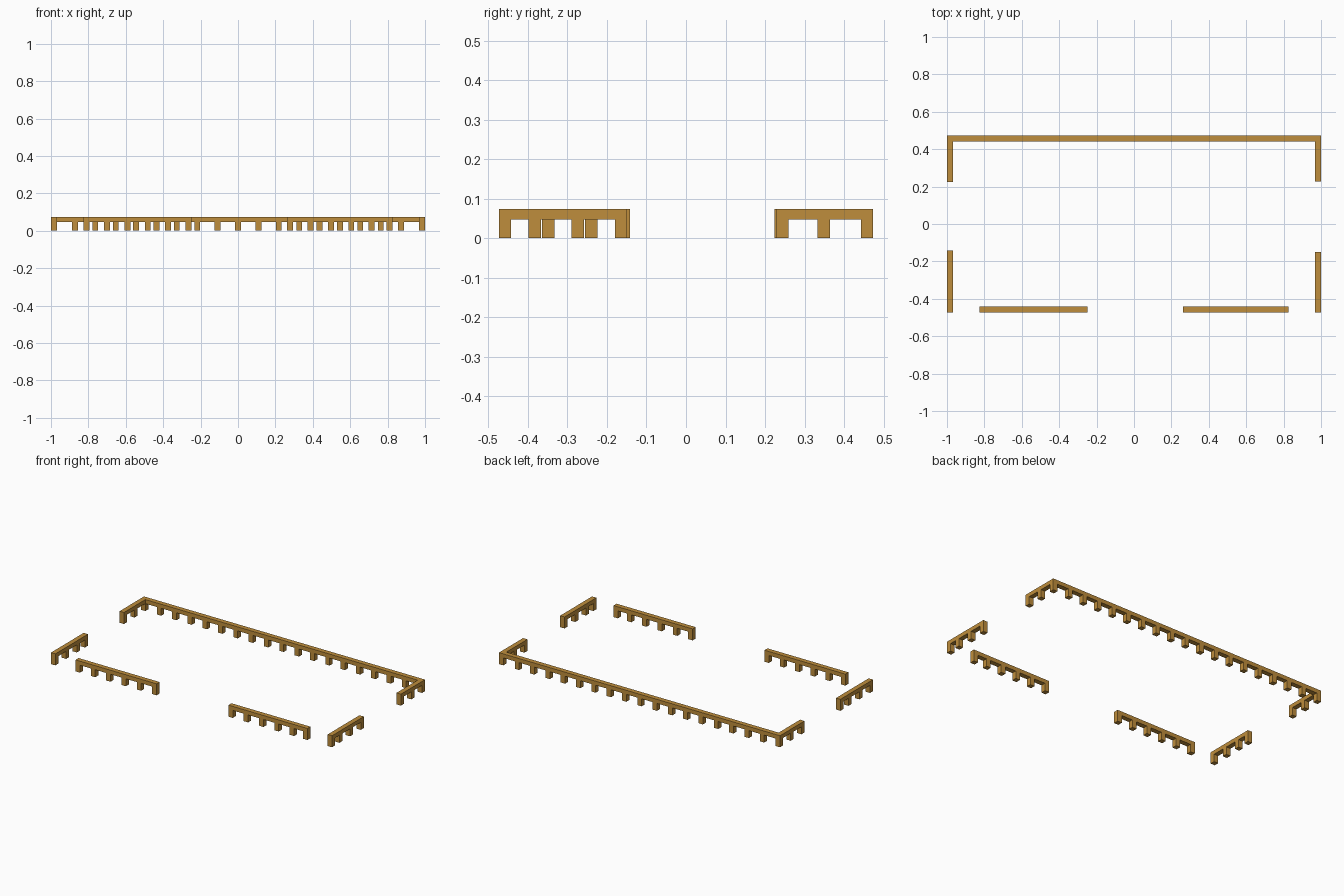
import bpy, bmesh
from mathutils import Vector

if "Cube" in bpy.data.objects:
    bpy.data.objects.remove(bpy.data.objects["Cube"])

W = 0.031            # rail and post thickness
Z_RAIL, Z_TOP = 0.048, 0.074
STEP = 0.109         # post spacing

mat = bpy.data.materials.new("golden_wood")
mat.diffuse_color = (0.52, 0.27, 0.045, 1)
mat.use_nodes = True
mat.node_tree.nodes["Principled BSDF"].inputs["Base Color"].default_value = mat.diffuse_color


def railing(name, origin, axis, length, posts):
    """Comb-shaped railing: side profile extruded across its thickness.
    posts holds the start of every post along the rail."""
    profile = [(0, Z_TOP), (0, Z_RAIL)]
    for p in sorted(posts):
        profile += [(p, Z_RAIL), (p, 0), (p + W, 0), (p + W, Z_RAIL)]
    profile += [(length, Z_RAIL), (length, Z_TOP)]
    # drop repeated points where a post is flush with the rail end
    clean = []
    for q in profile:
        if not clean or (Vector(q) - Vector(clean[-1])).length > 1e-5:
            clean.append(q)

    bm = bmesh.new()
    along = Vector((1, 0, 0)) if axis == "x" else Vector((0, 1, 0))
    across = Vector((0, 1, 0)) if axis == "x" else Vector((1, 0, 0))
    base = Vector((*origin, 0))
    face = bm.faces.new([bm.verts.new(base + along * u + Vector((0, 0, z)))
                         for u, z in clean])
    ext = bmesh.ops.extrude_face_region(bm, geom=[face], use_keep_orig=True)
    moved = [g for g in ext["geom"] if isinstance(g, bmesh.types.BMVert)]
    bmesh.ops.translate(bm, vec=across * W, verts=moved)
    bmesh.ops.recalc_face_normals(bm, faces=bm.faces)
    mesh = bpy.data.meshes.new(name)
    bm.to_mesh(mesh)
    bm.free()
    mesh.materials.append(mat)
    obj = bpy.data.objects.new(name, mesh)
    bpy.context.collection.objects.link(obj)


Y = 0.473
# back railing with corner posts
railing("back_railing", (-1, Y - W), "x", 2,
        [0, 2 - W] + [1 + k * STEP - W / 2 for k in range(-8, 9)])

# front railings either side of the entrance
railing("front_left_railing", (-0.825, -Y), "x", 5 * STEP + W,
        [k * STEP for k in range(6)])
railing("front_right_railing", (0.263, -Y), "x", 0.562,
        [k * STEP for k in range(5)] + [0.562 - W])

# short side railings running forward from the back corners
for side, x, y0 in (("left", -1, 0.224), ("right", 1 - W, 0.228)):
    railing(f"back_{side}_side_railing", (x, y0), "y", Y - W - y0,
            [0, Y - W - STEP - y0])

# side railings at the front
railing("front_left_side_railing", (-1, -Y), "y", 0.332,
        [0, STEP, 2 * STEP, 0.332 - W])
railing("front_right_side_railing", (1 - W, -Y), "y", 0.324,
        [0] + [0.324 - W - k * STEP for k in range(3)])
